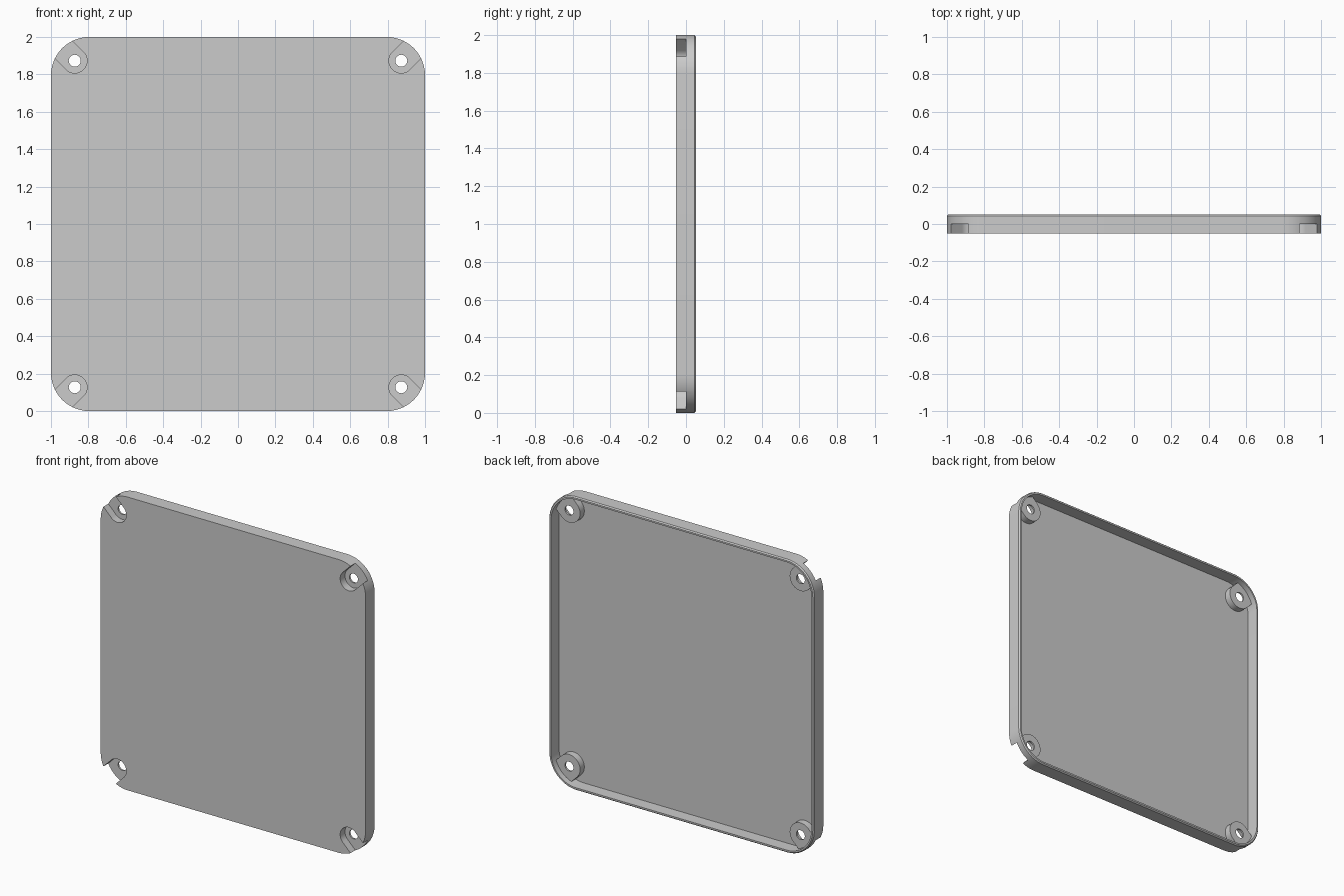
import bpy, bmesh, math
from mathutils import Vector

cube = bpy.data.objects.get("Cube")
if cube:
    bpy.data.objects.remove(cube, do_unlink=True)

HALF, CORNER = 1.0, 0.205
FRONT, BACK = -0.052, 0.052
WALL, PLATE = 0.018, 0.018
SCREW = 0.873            # screw offset from the centre, along x and z
POCKET_FLOOR, BOSS_BACK = 0.0, 0.012


def loft(name, rings):
    """Skin closed rings of points in order and cap both ends."""
    bm = bmesh.new()
    loops = [[bm.verts.new(p) for p in ring] for ring in rings]
    n = len(loops[0])
    for a, b in zip(loops, loops[1:]):
        for i in range(n):
            j = (i + 1) % n
            bm.faces.new((a[i], a[j], b[j], b[i]))
    bm.faces.new(loops[0])
    bm.faces.new(loops[-1])
    bmesh.ops.recalc_face_normals(bm, faces=bm.faces)
    mesh = bpy.data.meshes.new(name)
    bm.to_mesh(mesh)
    bm.free()
    obj = bpy.data.objects.new(name, mesh)
    bpy.context.collection.objects.link(obj)
    return obj


def rounded_square(inset, y, steps=14):
    """Outline of the cover, shrunk by inset, at depth y."""
    c, r = HALF - CORNER, CORNER - inset
    pts = []
    for k, (sx, sz) in enumerate(((1, 1), (-1, 1), (-1, -1), (1, -1))):
        for i in range(steps + 1):
            a = (k + i / steps) * math.pi / 2
            pts.append(Vector((sx * c + r * math.cos(a), y,
                               HALF + sz * c + r * math.sin(a))))
    return pts


def prism(name, outline, sx, sz, y0, y1):
    """Extrude an outline, given along the corner diagonal, at one screw."""
    turn = math.atan2(sz, sx)
    ring = []
    for u, v in outline:
        x = sx * SCREW + u * math.cos(turn) - v * math.sin(turn)
        z = HALF + sz * SCREW + u * math.sin(turn) + v * math.cos(turn)
        ring.append((x, z))
    return loft(name, [[Vector((x, y, z)) for x, z in ring] for y in (y0, y1)])


def slot(radius, reach=0.3, steps=28):
    """Half circle towards the centre with straight sides to the corner."""
    arc = [math.pi * (0.5 + i / steps) for i in range(steps + 1)]
    pts = [(radius * math.cos(a), radius * math.sin(a)) for a in arc]
    return pts + [(reach, -radius), (reach, radius)]


def circle(radius, steps=32):
    return [(radius * math.cos(math.tau * i / steps),
             radius * math.sin(math.tau * i / steps)) for i in range(steps)]


def combine(target, tool, operation):
    """Apply a boolean and discard the helper."""
    tool.hide_render = True
    mod = target.modifiers.new("combine", 'BOOLEAN')
    mod.operation, mod.object, mod.solver = operation, tool, 'EXACT'
    bpy.context.view_layer.objects.active = target
    bpy.ops.object.modifier_apply(modifier=mod.name)
    bpy.data.objects.remove(tool, do_unlink=True)


# Shallow cover: front plate, outer wall, chamfered rim and hollow back
profile = [(0, FRONT), (0, BACK - 0.008), (0.007, BACK),
           (WALL, BACK), (WALL, FRONT + PLATE)]
cover = loft("cover", [rounded_square(i, y) for i, y in profile])

# Screw bosses, recessed pockets open at the corners, and screw holes
for sx in (-1, 1):
    for sz in (-1, 1):
        boss = prism("boss", slot(0.082), sx, sz, FRONT + 0.008, BOSS_BACK)
        core = loft("boss_limit", [rounded_square(0.006, y) for y in (-0.2, 0.2)])
        combine(boss, core, 'INTERSECT')
        combine(cover, boss, 'UNION')
        pocket = prism("pocket_cutter", slot(0.066), sx, sz, -0.2, POCKET_FLOOR)
        combine(cover, pocket, 'DIFFERENCE')
        hole = prism("hole_cutter", circle(0.032), sx, sz, -0.2, 0.2)
        combine(cover, hole, 'DIFFERENCE')

bpy.ops.object.select_all(action='DESELECT')
cover.select_set(True)
bpy.context.view_layer.objects.active = cover
bpy.ops.object.shade_smooth_by_angle(angle=math.radians(30))
